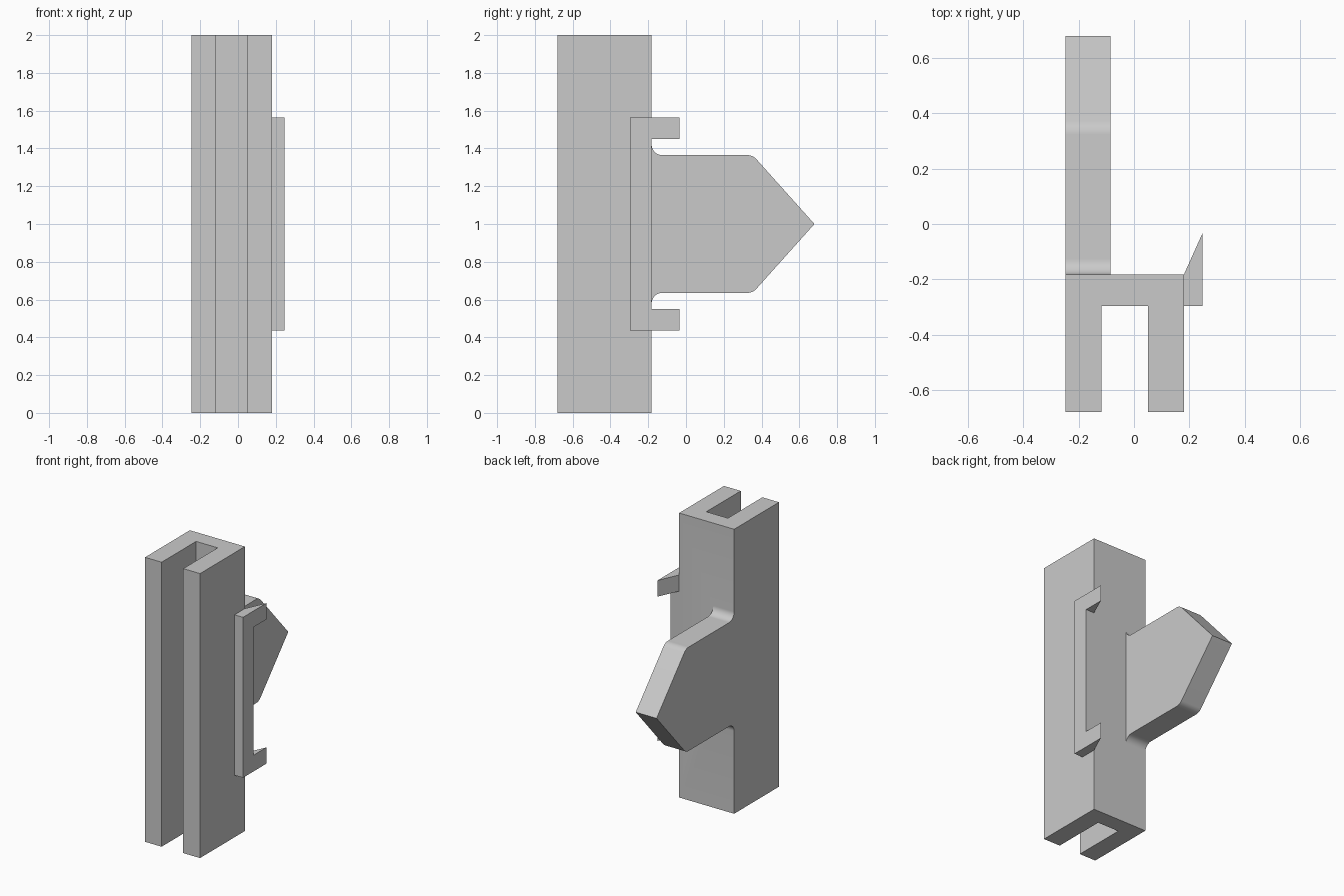
import bpy
import bmesh
import math
from mathutils import Vector

cube = bpy.data.objects.get("Cube")
if cube:
    bpy.data.objects.remove(cube, do_unlink=True)

MID = 1.0                       # height of the symmetry plane
BACK = -0.182                   # rear face of the channel
LEFT, RIGHT = 0.181, -0.247     # outer sides of the channel

grey = bpy.data.materials.new("plain_grey")
grey.use_nodes = True
colour = (0.59, 0.59, 0.59, 1)
grey.diffuse_color = colour
grey.node_tree.nodes["Principled BSDF"].inputs["Base Color"].default_value = colour


def prism(name, points, offset):
    """Extrude a closed loop of 3D points along offset."""
    bm = bmesh.new()
    face = bm.faces.new([bm.verts.new(p) for p in points])
    ext = bmesh.ops.extrude_face_region(bm, geom=[face])
    moved = [v for v in ext["geom"] if isinstance(v, bmesh.types.BMVert)]
    bmesh.ops.translate(bm, verts=moved, vec=offset)
    bmesh.ops.recalc_face_normals(bm, faces=bm.faces)
    mesh = bpy.data.meshes.new(name)
    bm.to_mesh(mesh)
    bm.free()
    mesh.materials.append(grey)
    obj = bpy.data.objects.new(name, mesh)
    bpy.context.collection.objects.link(obj)
    return obj


def combine(obj, tool, operation):
    """Apply a boolean with tool, then discard the tool."""
    mod = obj.modifiers.new("combine", "BOOLEAN")
    mod.operation, mod.solver, mod.object = operation, "EXACT", tool
    bpy.ops.object.select_all(action="DESELECT")
    bpy.context.view_layer.objects.active = obj
    obj.select_set(True)
    bpy.ops.object.modifier_apply(modifier=mod.name)
    bpy.data.objects.remove(tool, do_unlink=True)


def arc(prev, corner, nxt, radius, steps=8):
    """Points that round a corner of a 2D outline."""
    prev, corner, nxt = Vector(prev), Vector(corner), Vector(nxt)
    a, b = (prev - corner).normalized(), (nxt - corner).normalized()
    half = a.angle(b) / 2
    centre = corner + (a + b).normalized() * radius / math.sin(half)
    start = (corner + a * radius / math.tan(half) - centre).normalized()
    end = (corner + b * radius / math.tan(half) - centre).normalized()
    points = [centre + start.lerp(end, i / steps).normalized() * radius
              for i in range(steps + 1)]
    return [tuple(p) for p in points]


# U-shaped channel, open to the front
channel_outline = [(RIGHT, -0.68), (-0.118, -0.68), (-0.118, -0.297), (0.05, -0.297),
                   (0.05, -0.68), (LEFT, -0.68), (LEFT, BACK), (RIGHT, BACK)]
body = prism("channel_body", [(x, y, 0) for x, y in channel_outline], (0, 0, 2))

# Pointed fin with filleted root and softened shoulders
root, shoulder, tip = (BACK, 0.635), (0.353, 0.635), (0.68, MID)
fillet = 0.055
lower = [(BACK - 0.06, root[1] - fillet)]
lower += arc((BACK, 0), root, shoulder, fillet)
lower += arc(root, shoulder, tip, 0.067)
upper = [(y, 2 * MID - z) for y, z in reversed(lower)]
fin = prism("fin", [(RIGHT, y, z) for y, z in lower + [tip] + upper], (0.162, 0, 0))
combine(body, fin, "UNION")
bpy.ops.object.shade_smooth_by_angle(angle=math.radians(30))

# Side clip: wedge-backed bar, cut away between its two end hooks
bar_front, bar_out, clip_low, hook_top = -0.297, 0.247, 0.436, 0.55
clip_outline = [(LEFT, bar_front), (bar_out, bar_front), (bar_out, -0.035), (LEFT, BACK)]
clip = prism("side_clip", [(x, y, clip_low) for x, y in clip_outline],
             (0, 0, 2 * (MID - clip_low)))
gap_outline = [(LEFT - 0.1, BACK), (bar_out + 0.1, BACK), (bar_out + 0.1, 0.1), (LEFT - 0.1, 0.1)]
gap = prism("clip_gap_cutter", [(x, y, hook_top) for x, y in gap_outline],
            (0, 0, 2 * (MID - hook_top)))
combine(clip, gap, "DIFFERENCE")
